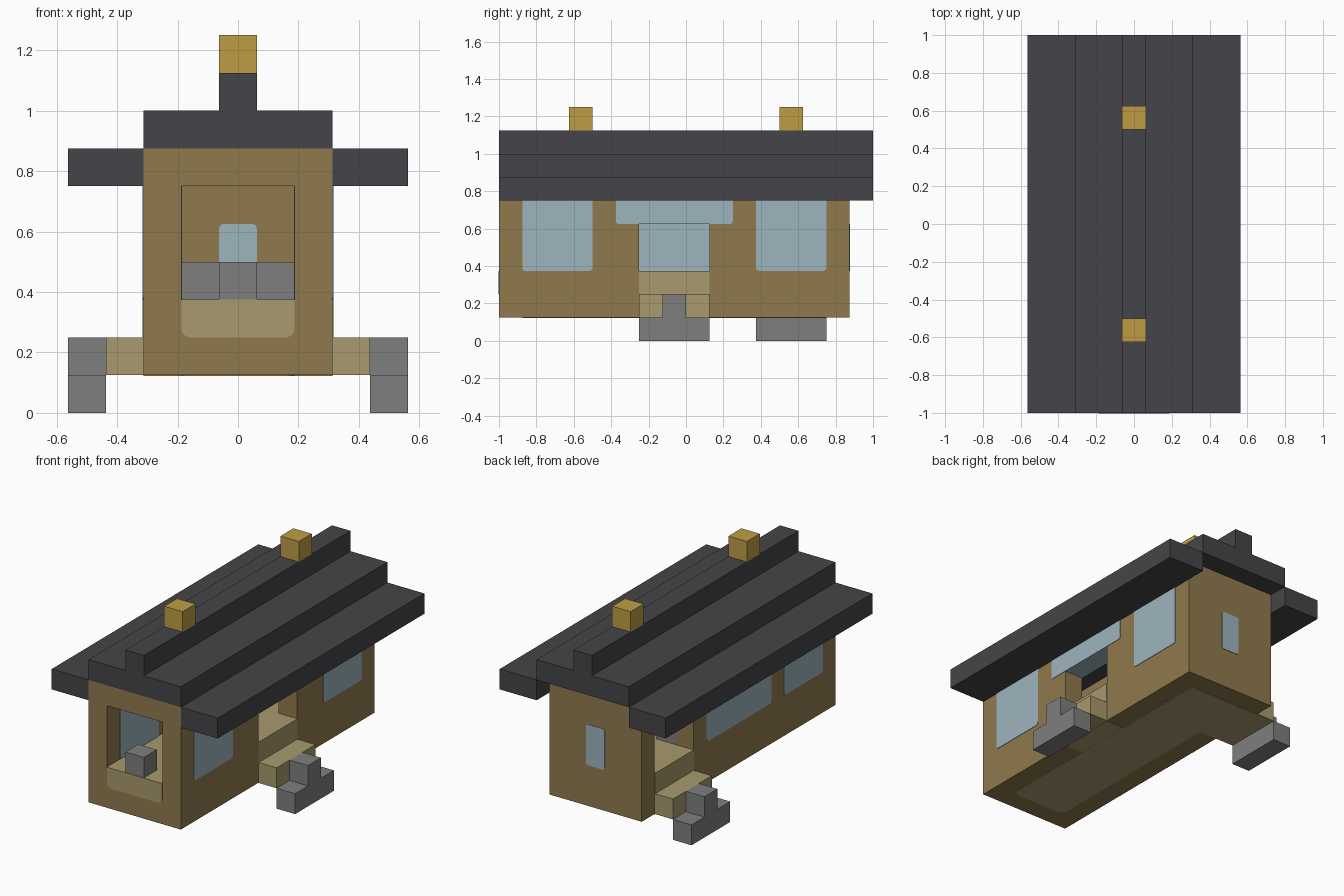
import bpy, bmesh, math
from mathutils import Vector

old = bpy.data.objects.get("Cube")
if old:
    bpy.data.objects.remove(old, do_unlink=True)

U = 0.125          # building module
H = U / 2


def material(name, rgb):
    lin = [(c / 255 / 12.92) if c < 11 else ((c / 255 + 0.055) / 1.055) ** 2.4 for c in rgb]
    m = bpy.data.materials.new(name)
    m.use_nodes = True
    m.diffuse_color = (*lin, 1)
    m.node_tree.nodes["Principled BSDF"].inputs["Base Color"].default_value = (*lin, 1)
    return m


WOOD = material("brown wood", (144, 122, 78))
PALE = material("pale wood", (168, 154, 110))
GLASS = material("pale blue glass", (157, 181, 190))
ROOF = material("dark slate", (69, 68, 72))
STONE = material("grey stone", (127, 127, 127))
GOLD = material("gold", (190, 157, 68))


def finish(name, bm, mat):
    bmesh.ops.recalc_face_normals(bm, faces=bm.faces[:])
    me = bpy.data.meshes.new(name)
    bm.to_mesh(me)
    bm.free()
    me.materials.append(mat)
    ob = bpy.data.objects.new(name, me)
    bpy.context.collection.objects.link(ob)
    return ob


def box(name, x, y, z, mat):
    """Box from (low, high) spans on each axis."""
    bm = bmesh.new()
    bmesh.ops.create_cube(bm, size=1)
    for v in bm.verts:
        v.co = Vector([(s[0] + s[1]) / 2 + c * (s[1] - s[0]) for s, c in zip((x, y, z), v.co)])
    return finish(name, bm, mat)


def plate(name, axis, pos, u, v, mat, low=0.0, high=0.0, thick=0.006):
    """Thin inlay straddling a wall plane; low and high are corner radii."""
    pts = []
    corners = [(u[0], v[0], 1, 1, low), (u[1], v[0], -1, 1, low),
               (u[1], v[1], -1, -1, high), (u[0], v[1], 1, -1, high)]
    for i, (a, b, sa, sb, r) in enumerate(corners):
        for k in range(5 if r else 1):
            t = math.pi * (1 + i / 2 + k / 8)
            pts.append((a + sa * r + r * math.cos(t), b + sb * r + r * math.sin(t)))
    bm = bmesh.new()
    verts = []
    for p in pts:
        c = list(p)
        c.insert(axis, pos - thick / 2)
        verts.append(bm.verts.new(c))
    face = bm.faces.new(verts)
    ext = bmesh.ops.extrude_face_region(bm, geom=[face], use_keep_orig=True)
    shift = [0, 0, 0]
    shift[axis] = thick
    bmesh.ops.translate(bm, vec=shift, verts=[g for g in ext["geom"] if isinstance(g, bmesh.types.BMVert)])
    return finish(name, bm, mat)


# Layout
OUT, IN = 2.5 * U, 1.5 * U
FLOOR, HEAD, EAVE = 3 * U, 5 * U, 6 * U
doors = {"left": (1, (-2 * U, U)), "right": (-1, (3 * U, 6 * U))}

# Hollow cabin shell with front opening and two side doors
shell = box("cabin_walls", (-OUT, OUT), (-1, 7 * U), (U, 7 * U), WOOD)
shell.data.materials.append(PALE)
shell.data.materials.append(GLASS)
cutters = [box("room_cutter", (-IN, IN), (-7 * U, 6 * U), (FLOOR, 1), WOOD),
           box("front_cutter", (-IN, IN), (-1.1, -6 * U), (FLOOR, EAVE), WOOD)]
for side, (s, y) in doors.items():
    cutters.append(box(side + "_door_cutter", sorted((s * U, s * 0.4)), y, (FLOOR, HEAD), WOOD))
bpy.context.view_layer.objects.active = shell
for c in cutters:
    c.hide_render = True
    mod = shell.modifiers.new("opening", "BOOLEAN")
    mod.operation, mod.solver, mod.object = "DIFFERENCE", "EXACT", c
    bpy.ops.object.modifier_apply(modifier=mod.name)
    bpy.data.objects.remove(c, do_unlink=True)

# Pale floor, glass above the door heads, brown elsewhere
for p in shell.data.polygons:
    p.material_index = 0
    if abs(p.center.z - FLOOR) < 0.01 and p.normal.z > 0.9:
        p.material_index = 1
    elif abs(p.center.z - HEAD) < 0.01 and p.normal.z < -0.9:
        p.material_index = 2

# Side windows, seen on both faces of each wall
windows = [("left_front_window", 1, (-7 * U, -4 * U), FLOOR),
           ("left_rear_window", 1, (3 * U, 6 * U), FLOOR),
           ("left_transom", 1, (-3 * U, 2 * U), HEAD),
           ("right_front_window", -1, (-7 * U, -4 * U), FLOOR),
           ("right_wide_window", -1, (-3 * U, 2 * U), FLOOR),
           ("right_transom", -1, (3 * U, 6 * U), HEAD)]
for name, s, y, bottom in windows:
    plate(name + "_outside", 0, s * OUT, y, (bottom, EAVE), GLASS, low=0.015)
    plate(name + "_inside", 0, s * IN, y, (bottom, EAVE), GLASS, low=0.015)

# Rear window
for part, y in (("outside", 7 * U), ("inside", 6 * U)):
    plate("rear_window_" + part, 1, y, (-H, H), (FLOOR, HEAD), GLASS, low=0.015, high=0.015)

# Pale sill under the front opening and pale underside
plate("front_sill", 1, -1, (-IN, IN), (2 * U, FLOOR), PALE, low=0.03)
plate("underside", 2, U, (-IN, IN), (-7 * U, 6 * U), PALE, low=0.04, high=0.04)

# Entrance steps on both sides
for side, (s, y) in doors.items():
    def span(a, b):
        return sorted((s * a, s * b))
    plate(side + "_threshold", 0, s * OUT, y, (2 * U, FLOOR), PALE)
    plate(side + "_underside_tab", 2, U, span(IN - 0.01, OUT), y, PALE, thick=0.005)
    box(side + "_upper_step", span(OUT, 3.5 * U), y, (U, 2 * U), PALE)
    box(side + "_lower_step", span(3.5 * U, 4.5 * U), y, (0, U), STONE)
    box(side + "_step_post", span(3.5 * U, 4.5 * U), (y[0] + U, y[1] - U), (U, 2 * U), STONE)

# Stone blocks inside
box("front_block", (-H, H), (-1, -7 * U), (FLOOR, 4 * U), STONE)
for side, s in (("left", 1), ("right", -1)):
    box(side + "_inner_block", sorted((s * H, s * IN)), (2 * U, 3 * U), (FLOOR, 4 * U), STONE)

# Stepped roof
for side, s in (("left", 1), ("right", -1)):
    box(side + "_eave", sorted((s * OUT, s * 4.5 * U)), (-1, 1), (EAVE, 7 * U), ROOF)
box("main_roof", (-OUT, OUT), (-1, 1), (7 * U, 8 * U), ROOF)
box("roof_ridge", (-H, H), (-1, 1), (8 * U, 9 * U), ROOF)

# Gold ridge ornaments
for name, y in (("front", -5 * U), ("rear", 4 * U)):
    box(name + "_ridge_ornament", (-H, H), (y, y + U), (9 * U, 10 * U), GOLD)
